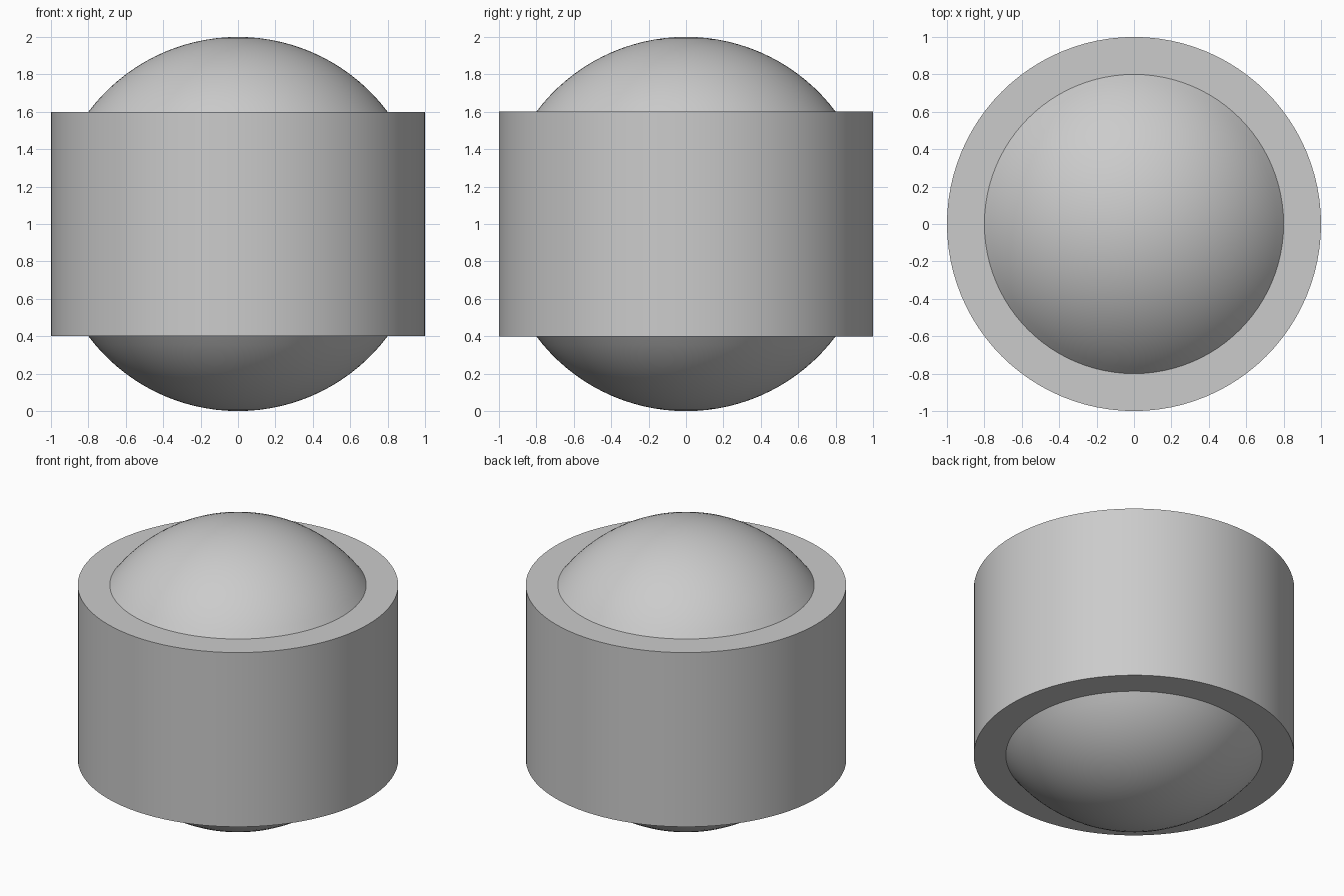
import bpy
import bmesh
from math import asin, cos, sin, pi, radians
from mathutils import Matrix, Vector

cube = bpy.data.objects.get("Cube")
if cube:
    bpy.data.objects.remove(cube, do_unlink=True)

RADIUS = 1.0
HALF_BAND = 0.6      # half the height of the cylinder
SEGMENTS = 96
DOME_STEPS = 16

grey = bpy.data.materials.new("light grey")
grey.use_nodes = True
colour = (0.6, 0.6, 0.6, 1)
grey.diffuse_color = colour
grey.node_tree.nodes["Principled BSDF"].inputs["Base Color"].default_value = colour


def lathe(name, profile):
    """Spin an (radius, height) profile around the z axis."""
    bm = bmesh.new()
    verts = [bm.verts.new((r, 0, z)) for r, z in profile]
    edges = [bm.edges.new(pair) for pair in zip(verts, verts[1:])]
    bmesh.ops.spin(bm, geom=verts + edges, cent=(0, 0, 0), axis=(0, 0, 1),
                   angle=2 * pi, steps=SEGMENTS, use_merge=True)
    bmesh.ops.remove_doubles(bm, verts=bm.verts, dist=1e-4)
    bmesh.ops.recalc_face_normals(bm, faces=bm.faces)
    bmesh.ops.translate(bm, vec=(0, 0, RADIUS), verts=bm.verts)
    mesh = bpy.data.meshes.new(name)
    bm.to_mesh(mesh)
    bm.free()
    mesh.materials.append(grey)
    obj = bpy.data.objects.new(name, mesh)
    bpy.context.collection.objects.link(obj)
    bpy.ops.object.select_all(action="DESELECT")
    obj.select_set(True)
    bpy.context.view_layer.objects.active = obj
    bpy.ops.object.shade_smooth_by_angle(angle=radians(30))


# Sphere cap from the pole down to the cylinder's flat end
rim = asin(HALF_BAND / RADIUS)
angles = [pi / 2 + (rim - pi / 2) * i / DOME_STEPS for i in range(DOME_STEPS + 1)]
upper = [(RADIUS * cos(a), RADIUS * sin(a)) for a in angles]
upper[0] = (0, RADIUS)

# Flat shoulder and cylinder wall, then the same half mirrored below
upper.append((RADIUS, HALF_BAND))
lower = [(r, -z) for r, z in reversed(upper)]
lathe("domed_cylinder", upper + lower)
